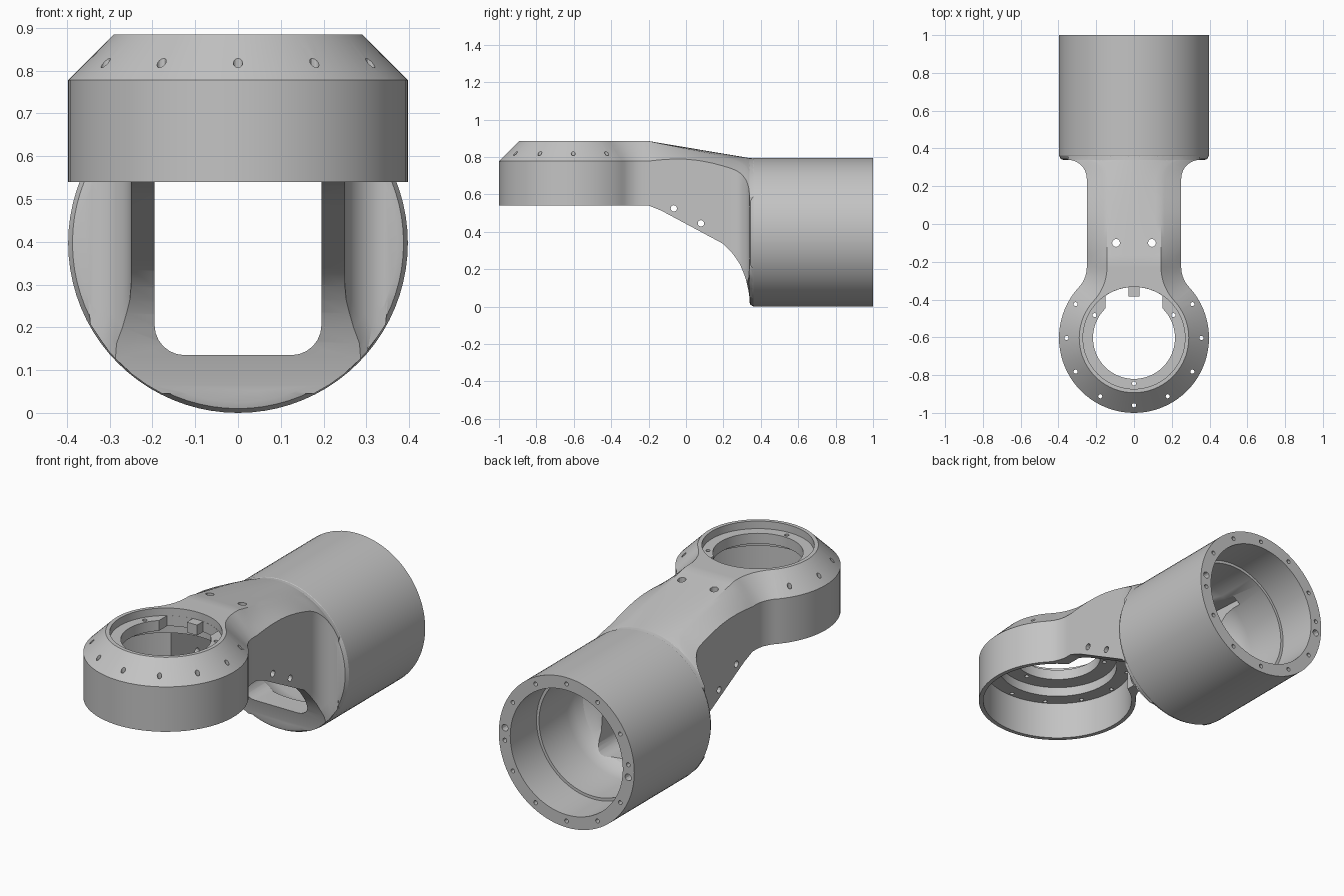
import bpy, bmesh, math
from math import sin, cos, pi, sqrt, hypot

if "Cube" in bpy.data.objects:
    bpy.data.objects.remove(bpy.data.objects["Cube"])

HEAD_Y, AXIS_Z, R = -0.603, 0.397, 0.397    # head centre, barrel axis height, outer radius
CH = 0.107                                  # chamfer size on the head and neck

grey = bpy.data.materials.new("cast grey")
grey.diffuse_color = (0.55, 0.55, 0.55, 1)
grey.use_nodes = True
grey.node_tree.nodes["Principled BSDF"].inputs["Base Color"].default_value = (0.55, 0.55, 0.55, 1)


def loft(name, stacks, triangulate=False):
    """Skin each stack of rings into a closed solid."""
    bm = bmesh.new()
    for rings in stacks:
        rows = [[bm.verts.new(p) for p in ring] for ring in rings]
        n = len(rows[0])
        for a, b in zip(rows, rows[1:]):
            for i in range(n):
                j = (i + 1) % n
                bm.faces.new((a[i], a[j], b[j], b[i]))
        bm.faces.new(rows[0][::-1])
        bm.faces.new(rows[-1])
    if triangulate:
        bmesh.ops.triangulate(bm, faces=bm.faces[:])
    bmesh.ops.recalc_face_normals(bm, faces=bm.faces[:])
    mesh = bpy.data.meshes.new(name)
    bm.to_mesh(mesh)
    bm.free()
    obj = bpy.data.objects.new(name, mesh)
    bpy.context.collection.objects.link(obj)
    return obj


def circle(r, c, axis, n):
    pts = []
    for i in range(n):
        u, v = r * cos(2 * pi * i / n), r * sin(2 * pi * i / n)
        d = {"x": (0, u, v), "y": (u, 0, v), "z": (u, v, 0)}[axis]
        pts.append((c[0] + d[0], c[1] + d[1], c[2] + d[2]))
    return pts


def turn_z(name, profile, n=80):
    return loft(name, [[circle(r, (0, HEAD_Y, z), "z", n) for r, z in profile]])


def turn_y(name, profile, n=80):
    return loft(name, [[circle(r, (0, y, AXIS_Z), "y", n) for r, y in profile]])


def combine(body, tool, operation):
    tool.hide_render = True
    mod = body.modifiers.new(tool.name, "BOOLEAN")
    mod.operation, mod.solver, mod.object = operation, "EXACT", tool
    bpy.context.view_layer.objects.active = body
    bpy.ops.object.modifier_apply(modifier=mod.name)
    bpy.data.objects.remove(tool)


# ---- neck: sections along y, chamfered by the head, arched by the barrel
UNDERSIDE = [(-0.5, 0.54), (-0.2, 0.54), (-0.13, 0.512), (0.2, 0.335), (0.25, 0.285),
             (0.29, 0.225), (0.32, 0.15), (0.335, 0.08), (0.34, 0.045), (0.5, 0.045)]


def underside(y):
    for (y0, z0), (y1, z1) in zip(UNDERSIDE, UNDERSIDE[1:]):
        if y <= y1:
            return z0 + (z1 - z0) * (y - y0) / (y1 - y0)


def half_width(y):
    if y < -0.332:
        return sqrt(R * R - (y - HEAD_Y) ** 2) - 0.001
    if y < -0.23:
        return 0.4 - sqrt(0.0225 - (y + 0.23) ** 2)
    if y <= 0.24:
        return 0.25
    if y <= 0.34:
        return 0.35 - sqrt(max(0, 0.01 - (y - 0.24) ** 2))
    return 0.34


def flat_half_width(y):
    if y < -0.23:
        return 0.4 - sqrt((0.15 + CH) ** 2 - (y + 0.23) ** 2)
    return half_width(y) - CH


def top_height(x, y):
    x = abs(x)
    if y >= -0.23:
        d = half_width(y) - x
    elif x * 0.373 > (y - HEAD_Y) * 0.4:
        d = R - hypot(x, y - HEAD_Y)
    else:
        d = hypot(x - 0.4, y + 0.23) - 0.15
    k = min(1, max(0, (y + 0.2) / 0.54))
    bevel = max(0, CH - d)
    arch = R - sqrt(R * R - x * x)
    drop = ((1 - k) * bevel + k * arch) * (1 - 0.4 * sin(pi * k))
    return 0.885 - 0.091 * k - drop - (0.004 if y > 0.34 else 0)


def neck_section(y):
    w, t, b = half_width(y), flat_half_width(y), underside(y)
    right = [t * i / 5 for i in range(1, 6)] + [t + (w - t) * i / 6 for i in range(1, 7)]
    xs = [-x for x in reversed(right)] + [0] + right
    top = [(x, y, top_height(x, y)) for x in xs]
    s = top[-1][2]
    side = []
    for i in range(1, 11):
        z = s + (b - s) * i / 10
        x = w if z > AXIS_Z else min(w, sqrt(0.394 ** 2 - (z - AXIS_Z) ** 2))
        side.append((x, y, z))
    return top + side + [(-x, y, z) for x, y, z in reversed(side)]


stations = [-0.404, -0.385, -0.36, -0.333, -0.31, -0.28, -0.255, -0.23, -0.2, -0.165, -0.13,
            -0.07, 0, 0.07, 0.14, 0.2, 0.24, 0.265, 0.285, 0.3, 0.315, 0.325, 0.333, 0.337,
            0.34, 0.4]
neck = loft("neck", [[neck_section(y) for y in stations]], True)

# ---- barrel, head and neck merged into one casting
body = turn_y("arm_casting", [(0.372, 0.339), (0.387, 0.344), (R, 0.362), (R, 1.0)])
head = turn_z("head", [(R, 0.54), (R, 0.778), (R - CH, 0.885)])
combine(body, neck, "UNION")
combine(body, head, "UNION")

# ---- stepped bores
combine(body, turn_z("head_bore", [(0.375, 0.4), (0.375, 0.74), (0.3, 0.74), (0.3, 0.79),
                                   (0.217, 0.79), (0.217, 0.845), (0.27, 0.845), (0.27, 0.95)]),
        "DIFFERENCE")
combine(body, turn_y("barrel_bore", [(0.2, 0.42), (0.25, 0.43), (0.285, 0.455), (0.307, 0.495),
                                     (0.315, 0.55), (0.315, 0.78), (0.33, 0.78), (0.33, 1.1)]),
        "DIFFERENCE")


# ---- cable channel through the neck, with rounded lower corners
def channel_section(y, top):
    right = [(0.195, top)] + [(0.125 + 0.07 * cos(a), 0.205 - 0.07 * sin(a))
                              for a in [pi / 2 * i / 6 for i in range(7)]]
    return [(x, y, z) for x, z in right] + [(-x, y, z) for x, z in reversed(right)]


combine(body, loft("channel", [[channel_section(-0.5, 0.735), channel_section(0.6, 0.675)]]),
        "DIFFERENCE")

# ---- gap in the head ledge for the cable
arc = [(0.2695 * sin(a), HEAD_Y + 0.2695 * cos(a)) for a in [-0.59 + 1.18 * i / 12 for i in range(13)]]
gap = arc + [(arc[-1][0], -0.5), (arc[0][0], -0.5)]
combine(body, loft("ledge_gap", [[[(x, y, z) for x, y in gap] for z in (0.6, 0.86)]]),
        "DIFFERENCE")

# ---- screw holes
holes = []


def hole(p, q, r, axis):
    holes.append([circle(r, p, axis, 12), circle(r, q, axis, 12)])


for deg in range(150, 391, 30):                      # head chamfer
    a = math.radians(deg)
    x, y = 0.357 * cos(a), HEAD_Y + 0.357 * sin(a)
    hole((x, y, 0.7), (x, y, 0.9), 0.011, "z")
for deg in (30, 150, 270):                           # head ledge
    a = math.radians(deg)
    x, y = 0.241 * cos(a), HEAD_Y + 0.241 * sin(a)
    hole((x, y, 0.76), (x, y, 0.87), 0.011, "z")
for x in (-0.095, 0.095):                            # neck top
    hole((x, -0.1, 0.68), (x, -0.1, 0.95), 0.021, "z")
for y, z in ((-0.065, 0.525), (0.08, 0.445)):        # neck sides
    hole((-0.3, y, z), (0.3, y, z), 0.017, "x")
for deg in range(0, 360, 30):                        # barrel rim
    a = math.radians(deg - 5 if deg in (0, 180) else deg)
    x, z = 0.363 * cos(a), AXIS_Z + 0.363 * sin(a)
    hole((x, 0.93, z), (x, 1.05, z), 0.011, "y")
for s in (-1, 1):                                    # barrel rim dowels
    hole((s * 0.361, 0.93, AXIS_Z + s * 0.035), (s * 0.361, 1.05, AXIS_Z + s * 0.035), 0.018, "y")
combine(body, loft("holes", holes), "DIFFERENCE")

# ---- small locating key inside the head opening
key = loft("locating_key", [[[(-0.03, y, 0.79), (0.03, y, 0.79), (0.03, y, 0.845), (-0.03, y, 0.845)]
                             for y in (-0.385, -0.32)]])

for obj in (body, key):
    obj.data.materials.clear()
    obj.data.materials.append(grey)
bpy.ops.object.select_all(action="DESELECT")
body.select_set(True)
bpy.context.view_layer.objects.active = body
bpy.ops.object.shade_smooth_by_angle(angle=math.radians(25))
